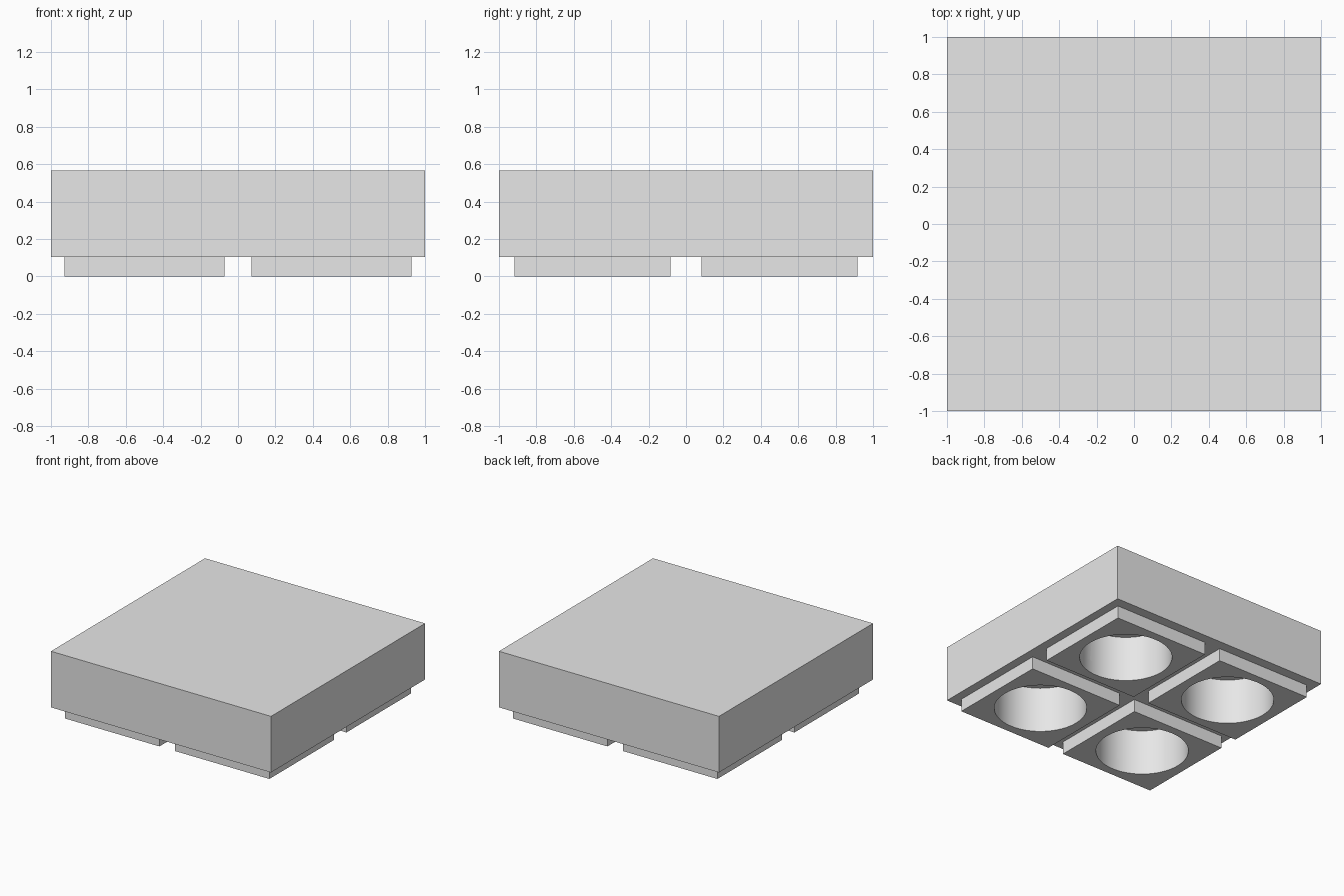
import bpy
import bmesh
import math
from mathutils import Matrix

cube = bpy.data.objects.get("Cube")
if cube:
    bpy.data.objects.remove(cube, do_unlink=True)

TOP, SEAM = 0.565, 0.104          # slab top and underside heights
PAD_X, PAD_Y = 0.428, 0.418       # half sizes of each foot pad
RADIUS, DEPTH = 0.348, 0.375      # round sockets in the pads

grey = bpy.data.materials.new("light_grey")
grey.use_nodes = True
color = (0.8, 0.8, 0.8, 1.0)
grey.diffuse_color = color
grey.node_tree.nodes["Principled BSDF"].inputs["Base Color"].default_value = color


def add_object(name, bm):
    mesh = bpy.data.meshes.new(name)
    bm.to_mesh(mesh)
    bm.free()
    mesh.materials.append(grey)
    obj = bpy.data.objects.new(name, mesh)
    bpy.context.collection.objects.link(obj)
    return obj


def box(name, x, y, half_x, half_y, low, high):
    bm = bmesh.new()
    place = Matrix.Translation((x, y, (low + high) / 2))
    size = Matrix.Diagonal((2 * half_x, 2 * half_y, high - low, 1))
    bmesh.ops.create_cube(bm, size=1, matrix=place @ size)
    return add_object(name, bm)


def socket_cutter(name, x, y):
    low = -0.1
    bm = bmesh.new()
    bmesh.ops.create_cone(bm, cap_ends=True, segments=64, radius1=RADIUS,
                          radius2=RADIUS, depth=DEPTH - low,
                          matrix=Matrix.Translation((x, y, (DEPTH + low) / 2)))
    return add_object(name, bm)


def cut(target, cutter):
    mod = target.modifiers.new("socket", "BOOLEAN")
    mod.operation = "DIFFERENCE"
    mod.solver = "EXACT"
    mod.object = cutter


# Main slab and four foot pads, with a blind socket through each pad
slab = box("slab", 0, 0, 1, 1, SEAM, TOP)
parts, cutters = [slab], []
for side, x in (("left", 0.5), ("right", -0.5)):
    for end, y in (("front", -0.5), ("back", 0.5)):
        pad = box(f"{end}_{side}_pad", x, y, PAD_X, PAD_Y, 0, SEAM)
        cutter = socket_cutter(f"{end}_{side}_socket_cutter", x, y)
        cut(slab, cutter)
        cut(pad, cutter)
        parts.append(pad)
        cutters.append(cutter)

# Apply the cuts, then remove the helpers
for obj in parts:
    bpy.ops.object.select_all(action="DESELECT")
    obj.select_set(True)
    bpy.context.view_layer.objects.active = obj
    for mod in list(obj.modifiers):
        bpy.ops.object.modifier_apply(modifier=mod.name)
    bpy.ops.object.shade_smooth_by_angle(angle=math.radians(30))
for cutter in cutters:
    bpy.data.objects.remove(cutter, do_unlink=True)
